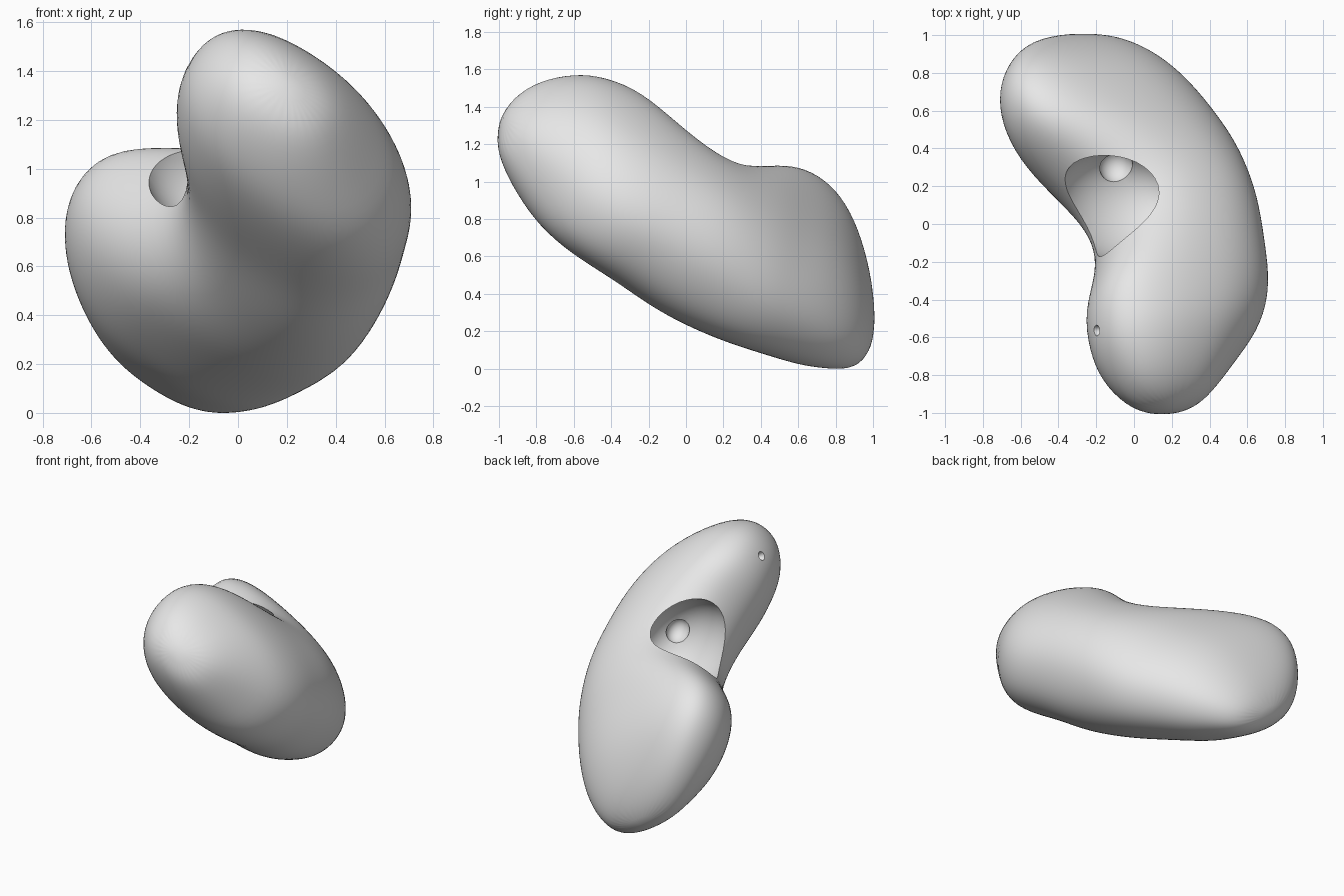
import bpy, bmesh, math
from mathutils import Vector, Matrix

cube = bpy.data.objects.get("Cube")
if cube:
    bpy.data.objects.remove(cube, do_unlink=True)

# Tilted frame of the bean: length, notch direction, thickness
LENGTH = Vector((-0.298, 0.812, -0.472))
NOTCH = Vector((-0.831, 0.0, 0.569))
THICK = Vector((0.461, 0.531, 0.719))
ORIGIN = Vector((0, 0, -0.03))


def place(u, h, t):
    return ORIGIN + LENGTH * u + NOTCH * h + THICK * t


# One plain grey material
grey = bpy.data.materials.new("soft_grey")
grey.use_nodes = True
grey.diffuse_color = (0.8, 0.8, 0.8, 1)
grey.node_tree.nodes["Principled BSDF"].inputs["Base Color"].default_value = (0.8, 0.8, 0.8, 1)

# Cross-sections: position, outer edge, notch edge, middle height,
# half thickness, lift of the notch edge
SECTIONS = [
    (-1.47, 0.36, 0.71, 0.47, 0.13, 0.0),
    (-1.38, 0.24, 0.83, 0.49, 0.23, 0.02),
    (-1.22, 0.07, 0.92, 0.52, 0.33, 0.04),
    (-1.07, -0.09, 0.95, 0.545, 0.375, 0.06),
    (-0.87, -0.19, 0.93, 0.575, 0.395, 0.07),
    (-0.65, -0.22, 0.78, 0.60, 0.395, 0.05),
    (-0.42, -0.255, 0.68, 0.61, 0.405, 0.02),
    (-0.22, -0.27, 0.72, 0.615, 0.405, 0.02),
    (-0.02, -0.27, 0.90, 0.615, 0.40, 0.05),
    (0.15, -0.245, 1.04, 0.61, 0.38, 0.09),
    (0.335, -0.19, 1.08, 0.605, 0.355, 0.11),
    (0.50, -0.13, 1.03, 0.59, 0.315, 0.11),
    (0.64, -0.06, 0.92, 0.575, 0.25, 0.08),
    (0.76, 0.03, 0.77, 0.55, 0.18, 0.04),
    (0.84, 0.14, 0.60, 0.53, 0.10, 0.0),
]
TIPS = [(-1.51, 0.55, 0.47), (0.88, 0.37, 0.52)]
SIDES = 28
POWER = 2 / 2.2


def rounded(v):
    return math.copysign(abs(v) ** POWER, v)


# Loft the bean-shaped body
bm = bmesh.new()
rings = []
for u, h0, h1, tc, th, lift in SECTIONS:
    ring = []
    for i in range(SIDES):
        a = 2 * math.pi * i / SIDES
        h = (h0 + h1) / 2 + (h1 - h0) / 2 * rounded(math.cos(a))
        t = tc + th * rounded(math.sin(a)) + lift * max(0, math.cos(a)) ** 2
        ring.append(bm.verts.new(place(u, h, t)))
    rings.append(ring)
for r0, r1 in zip(rings, rings[1:]):
    for i in range(SIDES):
        j = (i + 1) % SIDES
        bm.faces.new((r0[i], r0[j], r1[j], r1[i]))
for ring, tip in ((rings[0], TIPS[0]), (rings[-1], TIPS[1])):
    v = bm.verts.new(place(*tip))
    for i in range(SIDES):
        bm.faces.new((ring[i], ring[(i + 1) % SIDES], v))
bmesh.ops.recalc_face_normals(bm, faces=bm.faces)
mesh = bpy.data.meshes.new("bean_body")
bm.to_mesh(mesh)
bm.free()
mesh.materials.append(grey)
body = bpy.data.objects.new("bean_body", mesh)
bpy.context.scene.collection.objects.link(body)
bpy.ops.object.select_all(action='DESELECT')
bpy.context.view_layer.objects.active = body
body.select_set(True)

sub = body.modifiers.new("smooth_surface", 'SUBSURF')
sub.levels = 2
bpy.ops.object.modifier_apply(modifier=sub.name)


# Hollow out the notch cavity, its inner pits and the pinhole in the front lobe
def carve(name, centre, radii):
    m = Matrix((LENGTH * radii[0], NOTCH * radii[1], THICK * radii[2])).transposed().to_4x4()
    m.translation = centre
    cb = bmesh.new()
    bmesh.ops.create_icosphere(cb, subdivisions=4, radius=1, matrix=m)
    cm = bpy.data.meshes.new(name)
    cb.to_mesh(cm)
    cb.free()
    cm.materials.append(grey)
    cutter = bpy.data.objects.new(name, cm)
    cutter.hide_render = True
    bpy.context.scene.collection.objects.link(cutter)
    mod = body.modifiers.new(name, 'BOOLEAN')
    mod.operation = 'DIFFERENCE'
    mod.solver = 'EXACT'
    mod.object = cutter
    bpy.ops.object.modifier_apply(modifier=mod.name)
    bpy.data.objects.remove(cutter, do_unlink=True)


carve("cavity_cutter", place(-0.34, 0.58, 0.71), (0.34, 0.38, 0.25))
carve("back_pit_cutter", place(-0.04, 0.48, 0.64), (0.10, 0.09, 0.09))
carve("front_pit_cutter", place(-0.61, 0.38, 0.66), (0.09, 0.08, 0.07))
carve("pinhole_cutter", Vector((-0.205, -0.56, 1.425)), (0.03, 0.05, 0.03))

# Centre the body and stand it on the ground
corners = [[f(v.co[k] for v in body.data.vertices) for k in range(3)] for f in (min, max)]
lo, hi = map(Vector, corners)
body.data.transform(Matrix.Translation((-(lo.x + hi.x) / 2, -(lo.y + hi.y) / 2, -lo.z)))
bpy.ops.object.shade_smooth_by_angle(angle=math.radians(40))
